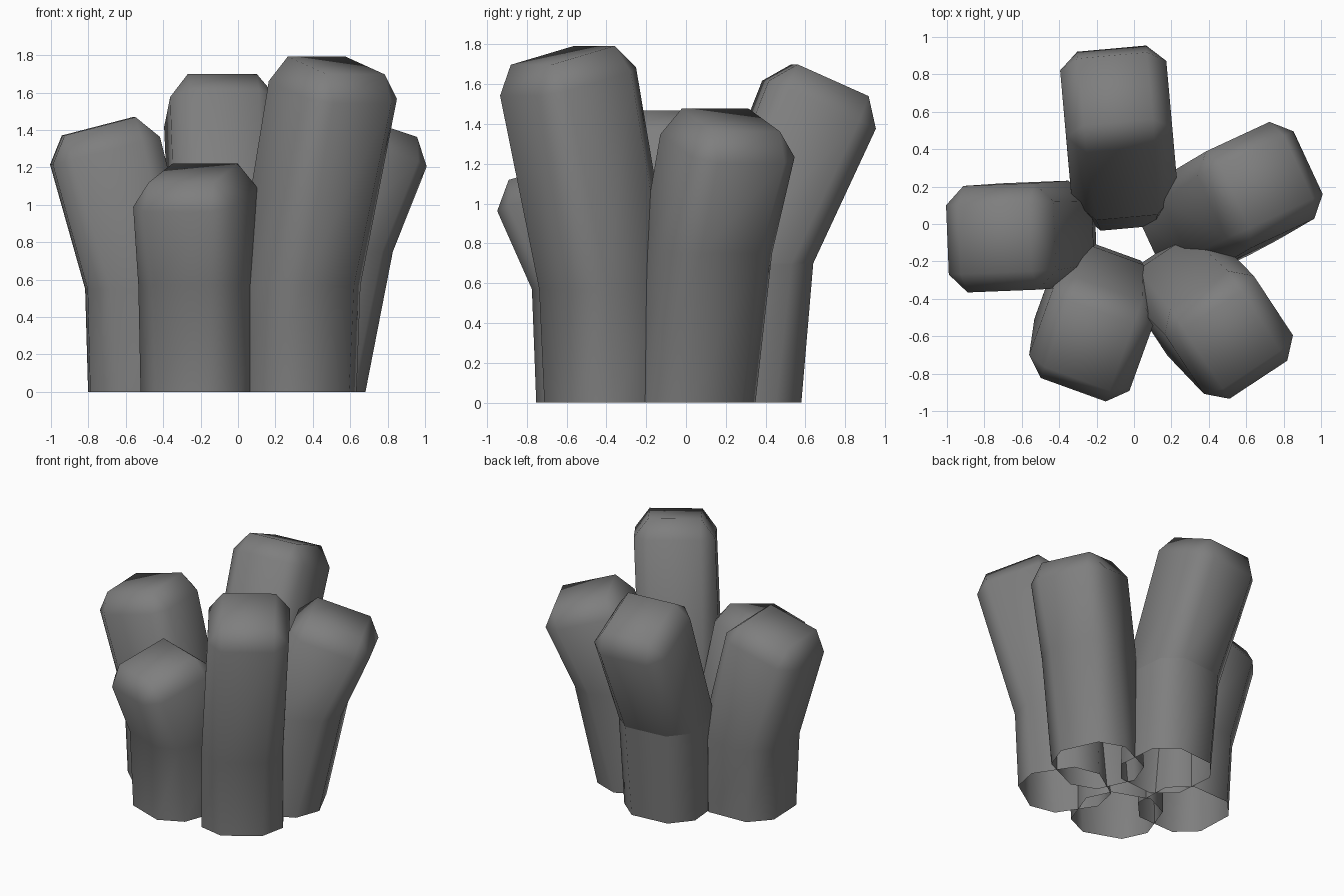
import bpy, bmesh
from math import radians, sin, cos
from mathutils import Vector

cube = bpy.data.objects.get("Cube")
if cube:
    bpy.data.objects.remove(cube, do_unlink=True)

# One stone grey for every column
stone = bpy.data.materials.new("stone_grey")
stone.use_nodes = True
grey = (0.21, 0.21, 0.21, 1)
stone.diffuse_color = grey
stone.node_tree.nodes["Principled BSDF"].inputs["Base Color"].default_value = grey

HALF_WIDTH, HALF_DEPTH, BEVEL = 0.285, 0.296, 0.1
UP = Vector((0, 0, 1))


def frame(axis, facing):
    """Outward and sideways directions square to the axis."""
    out = (facing - axis * axis.dot(facing)).normalized()
    return out, axis.cross(out)


def octagon(bm, centre, axis, facing, cut):
    """Ring of a rectangle with its corners cut off."""
    out, side = frame(axis, facing)
    w, d = HALF_WIDTH, HALF_DEPTH
    quarter = [(d, w - cut), (d - cut, w)]
    pts = []
    for sx, sy in ((1, 1), (-1, 1), (-1, -1), (1, -1)):
        corner = [(sx * x, sy * y) for x, y in quarter]
        pts += corner if sx * sy > 0 else corner[::-1]
    return [bm.verts.new(centre + out * x + side * y) for x, y in pts]


def column(name, facing, lean, base, bend, tip, creased=False):
    """Bent column with a tilted, bevelled top and an open foot."""
    facing = Vector((*facing, 0)).normalized()
    base, bend, tip = Vector(base), Vector(bend), Vector(tip)
    axis = UP * cos(radians(lean)) + facing * sin(radians(lean))
    bm = bmesh.new()
    rings = [octagon(bm, base, UP, facing, 0.14),
             octagon(bm, bend, UP, facing, 0.12),
             octagon(bm, tip - axis * 0.135, axis, facing, BEVEL)]
    # Side walls
    for lo, hi in zip(rings, rings[1:]):
        for i in range(8):
            j = (i + 1) % 8
            bm.faces.new((lo[i], lo[j], hi[j], hi[i]))
    # Top square, joined by bevel strips and corner triangles
    out, side = frame(axis, facing)
    d, w = HALF_DEPTH - BEVEL, HALF_WIDTH - BEVEL
    cap = [bm.verts.new(tip + out * d * sx + side * w * sy)
           for sx, sy in ((1, 1), (-1, 1), (-1, -1), (1, -1))]
    bm.faces.new(cap)
    ring = rings[-1]
    for k in range(4):
        n = (k + 1) % 4
        bm.faces.new((ring[2 * k], ring[2 * k + 1], cap[k]))
        bm.faces.new((ring[2 * k + 1], ring[2 * n], cap[n], cap[k]))
    for f in bm.faces:
        f.smooth = True
    # Hard crease where the column bends
    if creased:
        for i in range(8):
            bm.edges.get((rings[1][i], rings[1][(i + 1) % 8])).smooth = False
    mesh = bpy.data.meshes.new(name)
    bm.to_mesh(mesh)
    bm.free()
    mesh.materials.append(stone)
    obj = bpy.data.objects.new(name, mesh)
    bpy.context.collection.objects.link(obj)


# Cluster of five columns leaning outward
column("back_column", (-0.09, 1), 24, (-0.06, 0.272, 0), (-0.065, 0.33, 0.7), (-0.1, 0.723, 1.62), True)
column("right_column", (-1, -0.04), 14.5, (-0.5, -0.06, 0), (-0.515, -0.06, 0.55), (-0.745, -0.075, 1.42))
column("front_right_column", (-0.34, -0.94), 15, (-0.2, -0.425, 0), (-0.205, -0.44, 0.57), (-0.24, -0.65, 1.17))
column("front_left_column", (0.55, -0.835), 14, (0.31, -0.385, 0), (0.32, -0.4, 0.57), (0.525, -0.62, 1.745))
column("left_column", (0.905, 0.42), 17, (0.352, 0.025, 0), (0.49, 0.1, 0.75), (0.71, 0.225, 1.42))
